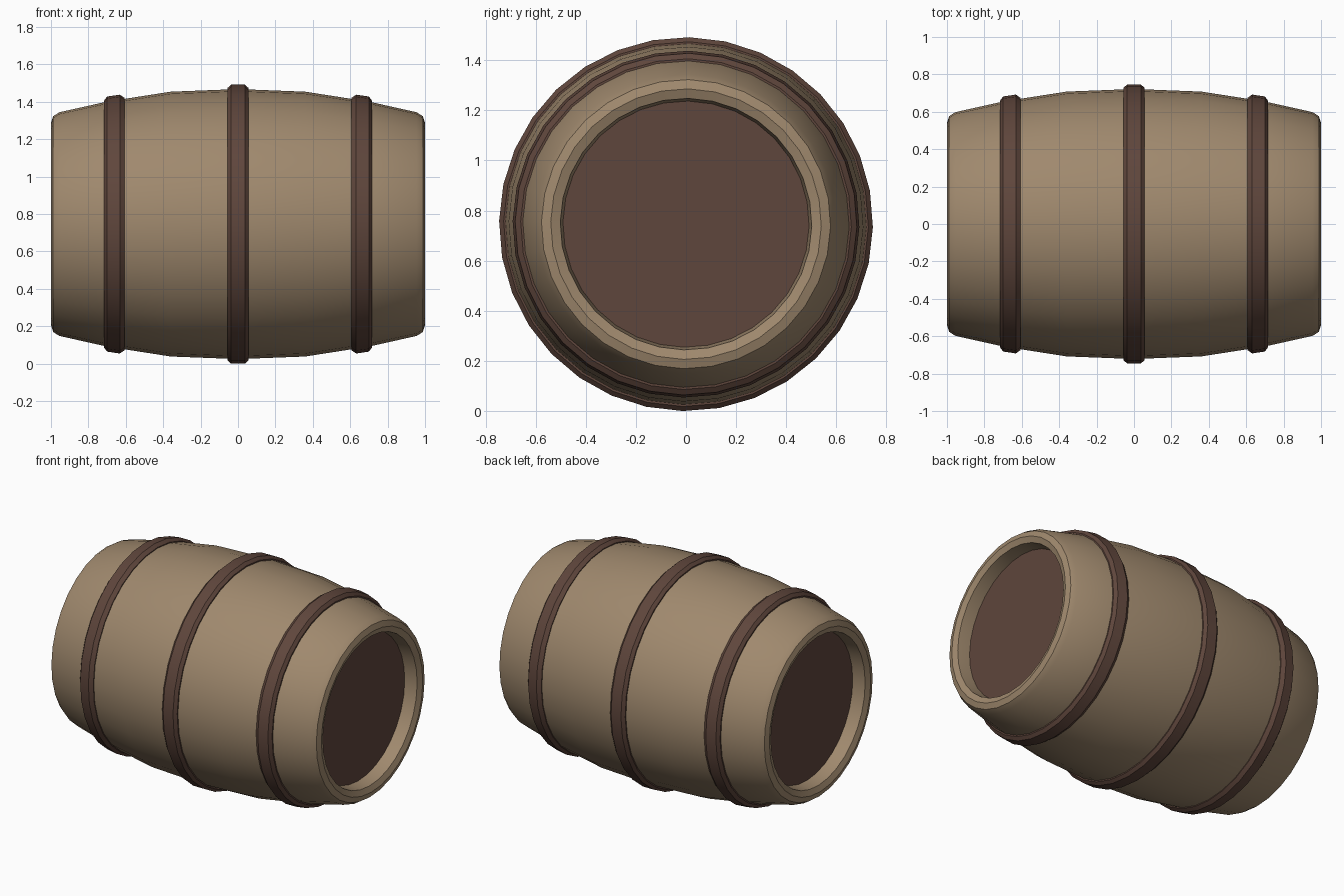
import bpy, bmesh, math

if "Cube" in bpy.data.objects:
    bpy.data.objects.remove(bpy.data.objects["Cube"])

SIDES = 32
R_MAX = 0.746
CZ = R_MAX
TWIST = math.radians(1)


def material(name, rgb):
    m = bpy.data.materials.new(name)
    m.diffuse_color = (*rgb, 1)
    m.use_nodes = True
    m.node_tree.nodes["Principled BSDF"].inputs["Base Color"].default_value = m.diffuse_color
    return m


wood = material("tan_wood", (0.35, 0.25, 0.155))
dark = material("dark_brown", (0.114, 0.061, 0.045))


def lathe(name, profile, mat, closed=False, angle=20):
    """Spin (x, radius) points about the barrel's horizontal axis."""
    bm = bmesh.new()
    rings = []
    for x, r in profile:
        rings.append([bm.verts.new((x, r * math.sin(a), CZ + r * math.cos(a)))
                      for a in (TWIST + 2 * math.pi * i / SIDES for i in range(SIDES))])
    pairs = list(zip(rings, rings[1:]))
    if closed:
        pairs.append((rings[-1], rings[0]))
    for a, b in pairs:
        for i in range(SIDES):
            j = (i + 1) % SIDES
            bm.faces.new((a[i], a[j], b[j], b[i]))
    if len(profile) == 1:
        bm.faces.new(rings[0] if profile[0][0] < 0 else rings[0][::-1])
        bm.normal_update()
        f = bm.faces[:][0]
        if f.normal.x * profile[0][0] < 0:
            f.normal_flip()
    else:
        bmesh.ops.recalc_face_normals(bm, faces=bm.faces)
    me = bpy.data.meshes.new(name)
    bm.to_mesh(me)
    bm.free()
    me.materials.append(mat)
    ob = bpy.data.objects.new(name, me)
    bpy.context.collection.objects.link(ob)
    bpy.ops.object.select_all(action='DESELECT')
    ob.select_set(True)
    bpy.context.view_layer.objects.active = ob
    bpy.ops.object.shade_smooth_by_angle(angle=math.radians(angle))
    return ob


# Bulging staves with rounded rims and recessed mouths; the shell closes inside
half = [(0.36, 0.708), (0.70, 0.655), (0.955, 0.598), (0.988, 0.577),
        (1.0, 0.54), (0.985, 0.502), (0.89, 0.49)]
lathe("barrel_body",
      [(-x, r) for x, r in reversed(half)] + [(0, 0.722)] + half, wood, closed=True)

# Recessed end lids
for side, s in (("left", -1), ("right", 1)):
    lathe(side + "_lid", [(s * 0.9, 0.492)], dark)

# Outer hoops following the taper of the staves
end_hoop = [(0.605, 0.655), (0.607, 0.675), (0.632, 0.692),
            (0.70, 0.682), (0.716, 0.66), (0.716, 0.64)]
for side, s in (("left", -1), ("right", 1)):
    lathe(side + "_hoop", [(s * x, r) for x, r in end_hoop], dark, closed=True)

# Middle hoop
lathe("middle_hoop", [(-0.056, 0.70), (-0.056, 0.728), (-0.037, R_MAX),
                      (0.037, R_MAX), (0.056, 0.728), (0.056, 0.70)], dark, closed=True)
